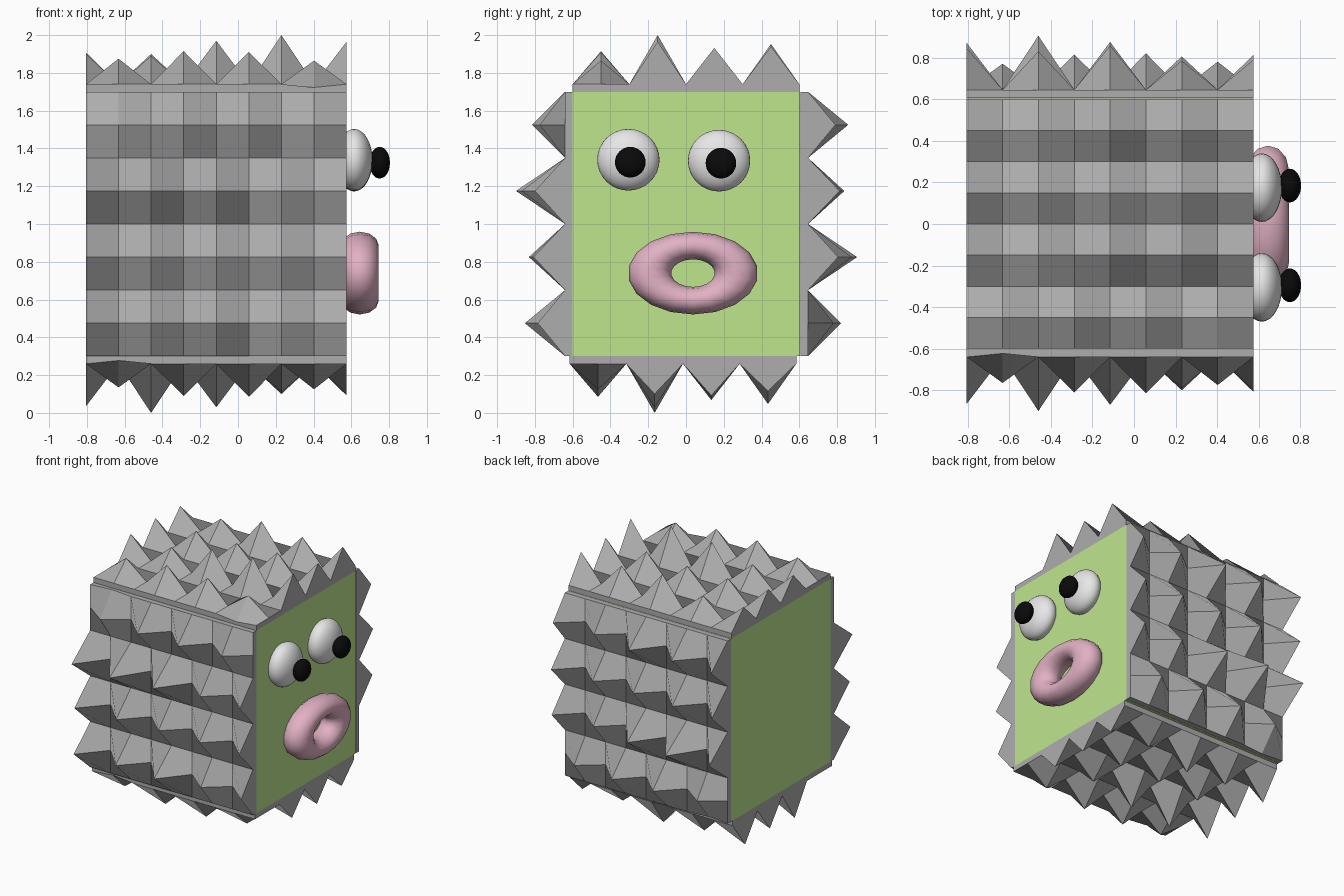
import bpy, bmesh, math
from mathutils import Matrix

if "Cube" in bpy.data.objects:
    bpy.data.objects.remove(bpy.data.objects["Cube"])


def material(name, rgb):
    m = bpy.data.materials.new(name)
    m.diffuse_color = (*rgb, 1)
    m.use_nodes = True
    m.node_tree.nodes["Principled BSDF"].inputs["Base Color"].default_value = m.diffuse_color
    return m


GREY = material("grey", (0.42, 0.42, 0.42))
GREEN = material("light green", (0.52, 0.79, 0.27))
WHITE = material("white", (0.82, 0.82, 0.82))
BLACK = material("black", (0.003, 0.003, 0.003))
PINK = material("pink", (0.76, 0.44, 0.55))

X0, X1 = -0.805, 0.575        # ends of the body
XC, HX = (X0 + X1) / 2, (X1 - X0) / 2
HY, HZ, ZC = 0.6, 0.7, 1.0    # half depth, half height, centre height


def finish(bm, name, mat, smooth=False):
    me = bpy.data.meshes.new(name)
    bm.to_mesh(me)
    bm.free()
    me.materials.append(mat)
    for p in me.polygons:
        p.use_smooth = smooth
    ob = bpy.data.objects.new(name, me)
    bpy.context.collection.objects.link(ob)
    return ob


# Green block in the middle
bm = bmesh.new()
bmesh.ops.create_cube(bm, size=1, matrix=Matrix.Translation((XC, 0.002, ZC))
                      @ Matrix.Diagonal((2 * HX, 2 * HY + 0.004, 2 * HZ, 1)))
finish(bm, "body", GREEN)

# Spike heights for each row of the panel: (first column, heights)
ROWS = [(0, (0.20, 0.185, 0.213, 0.14, 0.145)),
        (0, (0.192, 0.18, 0.16, 0.16, 0.168)),
        (0, (0.225, 0.26, 0.23, 0.15, 0.16)),
        (1, (0.125, 0.17, 0.175, 0.135))]
SLAB = 0.04


def spiked_panel(name, half_width, rotation, location):
    """8 x 8 grid with raised points, and a thin slab edge below it."""
    bm = bmesh.new()
    # mirrored grid, so that the quads fold along the other diagonal
    bmesh.ops.create_grid(bm, x_segments=8, y_segments=8, size=1,
                          matrix=Matrix.Diagonal((-1, 1, 1, 1)))
    for v in bm.verts:
        i, j = round((v.co.x + 1) * 4), round((v.co.y + 1) * 4)
        v.co = (v.co.x * HX, v.co.y * half_width, SLAB)
        if j % 2:
            start, heights = ROWS[j // 2]
            if i % 2 == start:
                v.co.z += heights[(i - start) // 2]
        elif (i, j) == (1, 8):      # slightly dented edge
            v.co.z -= 0.017
    # slab sides
    edges = [e for e in bm.edges if e.is_boundary]
    new = bmesh.ops.extrude_edge_only(bm, edges=edges)["geom"]
    for v in new:
        if isinstance(v, bmesh.types.BMVert):
            v.co.z = 0
    bmesh.ops.holes_fill(bm, edges=[e for e in bm.edges if e.is_boundary])
    bmesh.ops.recalc_face_normals(bm, faces=bm.faces)
    bm.transform(Matrix.Translation(location) @ rotation)
    finish(bm, name, GREY)


R = Matrix.Rotation
spiked_panel("front_spikes", HZ, R(math.pi / 2, 4, 'X'), (XC, -HY, ZC))
spiked_panel("back_spikes", HZ, R(-math.pi / 2, 4, 'X'), (XC, HY + 0.006, ZC))
spiked_panel("bottom_spikes", HY, R(math.pi, 4, 'X'), (XC, -0.016, ZC - HZ))
spiked_panel("top_spikes", HY, R(math.pi, 4, 'Z'), (XC, 0, ZC + HZ))


def ellipsoid(name, mat, centre, radii):
    bm = bmesh.new()
    bmesh.ops.create_uvsphere(
        bm, u_segments=32, v_segments=16, radius=1,
        matrix=Matrix.Translation(centre) @ Matrix.Diagonal((*radii, 1)))
    finish(bm, name, mat, True)


# Eyes and pupils on the +x face
for side, y, z in (("left", -0.305, 1.34), ("right", 0.175, 1.335)):
    ellipsoid(side + "_eye", WHITE, (0.615, y, z), (0.097, 0.165, 0.163))
    ellipsoid(side + "_pupil", BLACK, (0.75, y + 0.01, z - 0.013), (0.054, 0.081, 0.081))

# Ring-shaped mouth: a squashed torus facing +x
bpy.ops.mesh.primitive_torus_add(major_segments=18, minor_segments=12,
                                 major_radius=0.23, minor_radius=0.115)
mouth = bpy.context.object
mouth.name = "mouth"
mouth.data.transform(Matrix.Translation((0.645, 0.037, 0.74))
                     @ Matrix.Diagonal((0.87, 1, 0.635, 1)) @ R(math.pi / 2, 4, 'Y'))
mouth.data.materials.append(PINK)
for p in mouth.data.polygons:
    p.use_smooth = True
